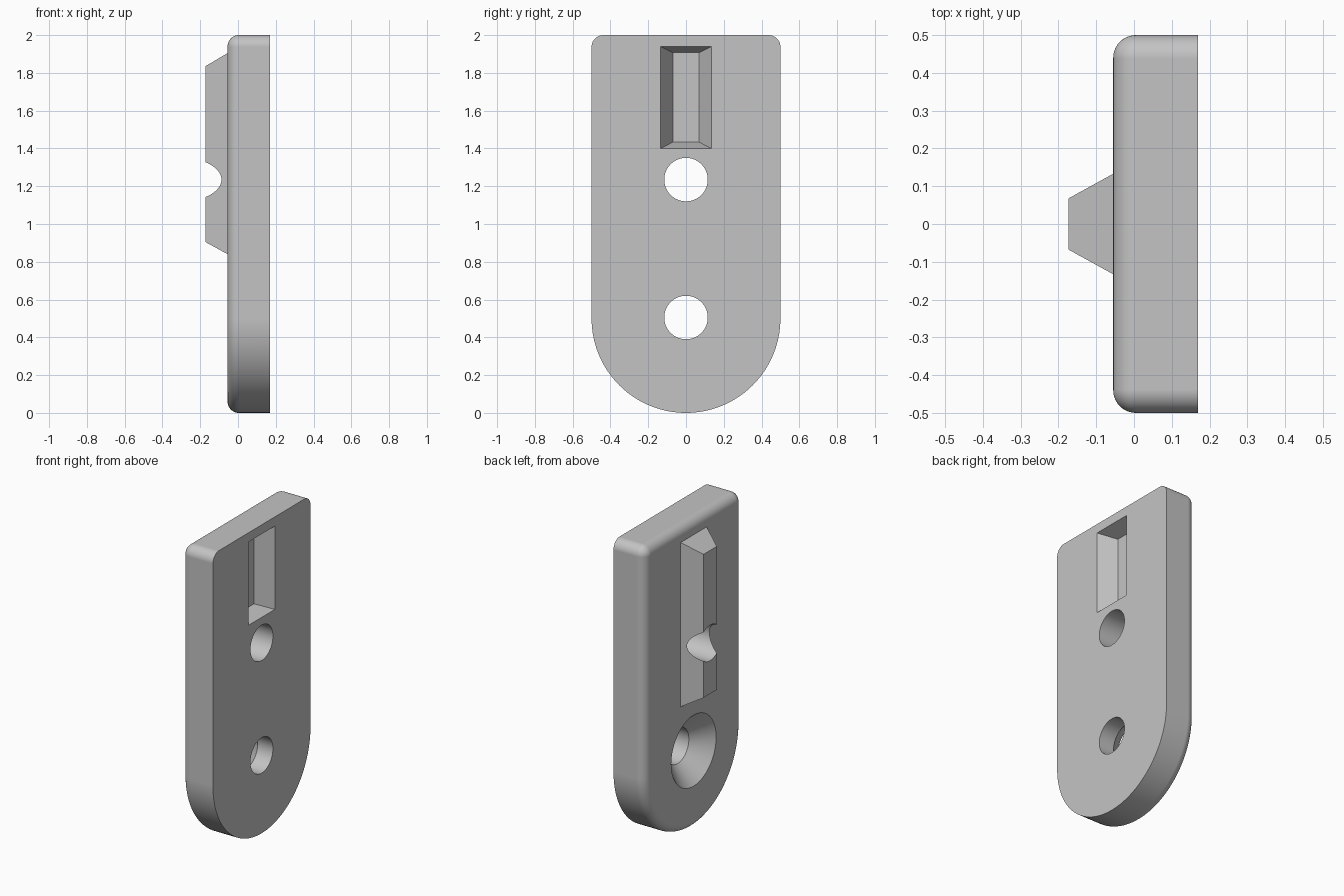
import bpy
import bmesh
from math import pi, sin, cos, radians

cube = bpy.data.objects.get("Cube")
if cube:
    bpy.data.objects.remove(cube, do_unlink=True)

grey = bpy.data.materials.new("plain_grey")
grey.use_nodes = True
GREY = (0.55, 0.55, 0.55, 1)
grey.diffuse_color = GREY
grey.node_tree.nodes["Principled BSDF"].inputs["Base Color"].default_value = GREY

BACK, FRONT = -0.055, 0.17      # the two faces of the plate along x
HOLE_R = 0.115
HIGH_HOLE, LOW_HOLE = 1.235, 0.505


def loft(name, rings):
    """Closed solid through rings, each given as (x, [(y, z), ...])."""
    bm = bmesh.new()
    loops = [[bm.verts.new((x, y, z)) for y, z in pts] for x, pts in rings]
    n = len(loops[0])
    for a, b in zip(loops, loops[1:]):
        for i in range(n):
            j = (i + 1) % n
            bm.faces.new((a[i], a[j], b[j], b[i]))
    bm.faces.new(loops[0])
    bm.faces.new(loops[-1])
    bmesh.ops.recalc_face_normals(bm, faces=bm.faces)
    mesh = bpy.data.meshes.new(name)
    bm.to_mesh(mesh)
    bm.free()
    mesh.materials.append(grey)
    obj = bpy.data.objects.new(name, mesh)
    bpy.context.collection.objects.link(obj)
    return obj


def arc(y, z, r, start, end, steps):
    angles = [radians(start + (end - start) * i / steps) for i in range(steps + 1)]
    return [(y + r * cos(a), z + r * sin(a)) for a in angles]


def outline(inset):
    """Plate outline: half-round bottom, small rounded top corners."""
    r = 0.062
    pts = arc(0, 0.5, 0.5 - inset, 180, 360, 64)
    pts += arc(0.5 - r, 2 - r, r - inset, 0, 90, 10)
    pts += arc(r - 0.5, 2 - r, r - inset, 90, 180, 10)
    return pts


def rect(half, low, high):
    return [(-half, low), (half, low), (half, high), (-half, high)]


def circle(z, r):
    return arc(0, z, r, 0, 360, 64)[:-1]


def combine(target, tool, operation):
    mod = target.modifiers.new(operation.title(), "BOOLEAN")
    mod.operation, mod.object, mod.solver = operation, tool, "EXACT"
    bpy.context.view_layer.objects.active = target
    bpy.ops.object.modifier_apply(modifier=mod.name)
    bpy.data.objects.remove(tool, do_unlink=True)


# Plate with a rounded rim on one face
F = 0.06
rim = [(BACK + F * (1 - sin(t)), outline(F * (1 - cos(t))))
       for t in [pi / 2 * (1 - i / 10) for i in range(11)]]
plate = loft("mounting_plate", rim + [(FRONT, outline(0))])

# Tapered ridge, sunk a little into the plate
ridge = loft("ridge", [(BACK + 0.02, rect(0.133, 0.84, 1.905)),
                       (BACK, rect(0.133, 0.84, 1.905)),
                       (-0.173, rect(0.068, 0.905, 1.835))])
combine(plate, ridge, "UNION")

# Tapered pocket in the flat face
pocket = loft("pocket_cutter", [(FRONT + 0.05, rect(0.135, 1.4, 1.94)),
                                (FRONT, rect(0.135, 1.4, 1.94)),
                                (FRONT - 0.105, rect(0.07, 1.433, 1.907))])
combine(plate, pocket, "DIFFERENCE")

# Plain hole through the ridge, and a countersunk hole below it
high = loft("high_hole_cutter", [(-0.3, circle(HIGH_HOLE, HOLE_R)),
                                 (0.3, circle(HIGH_HOLE, HOLE_R))])
combine(plate, high, "DIFFERENCE")
low = loft("low_hole_cutter", [(BACK - 0.05, circle(LOW_HOLE, 0.28)),
                               (BACK + 0.115, circle(LOW_HOLE, HOLE_R)),
                               (0.3, circle(LOW_HOLE, HOLE_R))])
combine(plate, low, "DIFFERENCE")

# Smooth curves, crisp edges, flat faces
bpy.ops.object.select_all(action="DESELECT")
plate.select_set(True)
bpy.context.view_layer.objects.active = plate
bpy.ops.object.shade_smooth_by_angle(angle=radians(25))
weighted = plate.modifiers.new("Weighted Normal", "WEIGHTED_NORMAL")
weighted.keep_sharp = True
